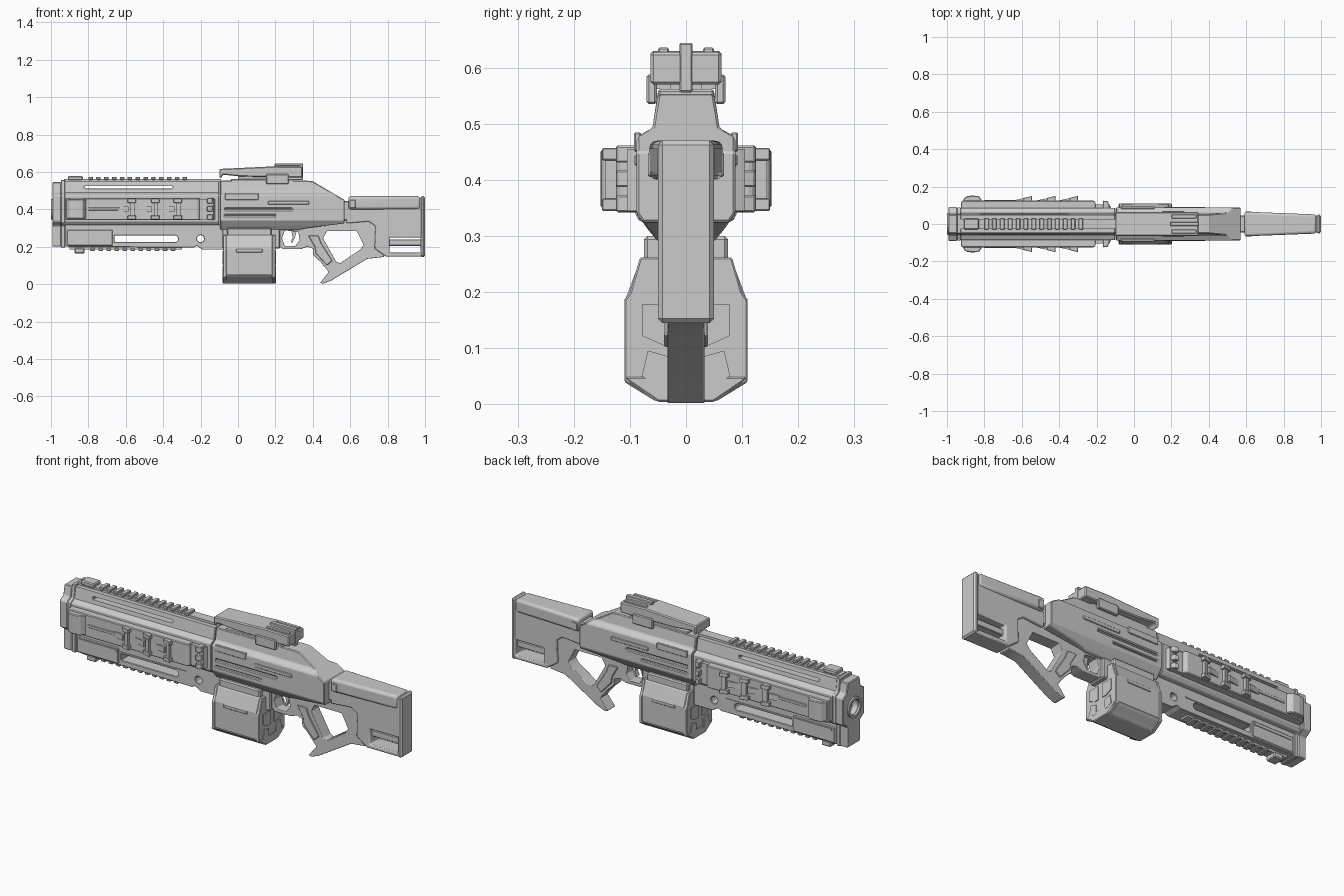
import bpy, bmesh, math
from mathutils import Vector


def prism(name, pts, axis, a, b, bevel=0.0, segs=1):
    """Extrude a 2D outline along an axis from a to b."""
    place = {'x': lambda p, t: (t, p[0], p[1]),
             'y': lambda p, t: (p[0], t, p[1]),
             'z': lambda p, t: (p[0], p[1], t)}[axis]
    bm = bmesh.new()
    lo = [bm.verts.new(place(p, a)) for p in pts]
    hi = [bm.verts.new(place(p, b)) for p in pts]
    bm.faces.new(lo)
    bm.faces.new(hi)
    n = len(pts)
    for i in range(n):
        bm.faces.new((lo[i], lo[(i + 1) % n], hi[(i + 1) % n], hi[i]))
    bmesh.ops.recalc_face_normals(bm, faces=bm.faces)
    me = bpy.data.meshes.new(name)
    bm.to_mesh(me)
    bm.free()
    ob = bpy.data.objects.new(name, me)
    bpy.context.collection.objects.link(ob)
    if bevel:
        soften(ob, bevel, segs)
    return ob


def soften(ob, width, segs=1):
    m = ob.modifiers.new("Bevel", 'BEVEL')
    m.width, m.segments, m.limit_method = width, segs, 'ANGLE'
    m.angle_limit = math.radians(30)


def rect(x0, x1, z0, z1):
    return [(x0, z0), (x1, z0), (x1, z1), (x0, z1)]


def box(name, x, y, z, bevel=0.0):
    return prism(name, rect(*x, *z), 'y', y[0], y[1], bevel)


def both(name, x, y, z, bevel=0.0):
    """Box on the left and right flanks."""
    for tag, s in (("_left", -1), ("_right", 1)):
        box(name + tag, x, sorted((s * y[0], s * y[1])), z, bevel)


def sym(half):
    return half + [(-y, z) for y, z in reversed(half)]


def circle(cx, cz, r, n):
    return [(cx + r * math.cos(2 * math.pi * i / n), cz + r * math.sin(2 * math.pi * i / n)) for i in range(n)]


def boolean(ob, other, op='DIFFERENCE'):
    other.hide_render = True
    m = ob.modifiers.new("Cut", 'BOOLEAN')
    m.object, m.operation, m.solver = other, op, 'EXACT'
    bpy.context.view_layer.objects.active = ob
    bpy.ops.object.modifier_apply(modifier=m.name)
    bpy.data.objects.remove(other)


def hole(ob, pts, y0=-.3, y1=.3):
    boolean(ob, prism("cutter", pts, 'y', y0, y1))


# Upper handguard with see-through slot
upper = sym([(.05, .315), (.07, .317), (.085, .335), (.085, .475), (.058, .488), (.047, .55)])
guard = prism("handguard_upper", upper, 'x', -.94, -.1)
hole(guard, rect(-.82, -.35, .51, .525))
soften(guard, .003)

# Lower handguard with long slot and sling hole
lower = prism("handguard_lower", [(-.925, .32), (-.925, .2), (-.24, .195), (-.22, .205), (-.19, .185),
                                  (-.06, .185), (-.06, .32)], 'y', -.047, .047)
hole(lower, circle(-.32 - .018, .242, .018, 12))
hole(lower, rect(-.66, -.338, .226, .26))
hole(lower, circle(-.2, .243, .02, 8))
soften(lower, .003)
both("lower_panel", (-.915, -.67), (.045, .054), (.205, .29), .004)
both("lower_panel_strip", (-.9, -.68), (.05, .058), (.268, .28))
both("slot_rim_top", (-.66, -.27), (.045, .051), (.265, .272))

# Front cap and muzzle
cap = prism("front_cap", sym([(.052, .2), (.052, .31), (.09, .335), (.09, .475), (.06, .492), (.05, .545)]),
            'x', -.992, -.945)
boolean(cap, prism("cutter", circle(0, .4, .04, 32), 'x', -1.1, -.955))
soften(cap, .004)
prism("cap_collar", sym([(.05, .195), (.05, .31), (.087, .33), (.087, .478), (.06, .492), (.05, .558)]),
      'x', -.946, -.925, .003)
ring = prism("muzzle_ring", circle(0, .4, .055, 32), 'x', -1.0, -.98)
boolean(ring, prism("cutter", circle(0, .4, .042, 32), 'x', -1.1, -.9))

# Top and bottom accessory rails
box("top_rail_base", (-.93, -.09), (-.026, .026), (.545, .562))
for i in range(13):
    x = -.8 + i * .042
    box("top_rail_tooth", (x, x + .024), (-.03, .03), (.558, .574), .003)
box("top_rail_front_stop", (-.91, -.83), (-.03, .03), (.555, .579), .005)
box("bottom_rail_base", (-.9, -.3), (-.025, .025), (.186, .205))
for i in range(11):
    x = -.79 + i * .043
    box("bottom_rail_tooth", (x, x + .025), (-.03, .03), (.178, .192), .003)
box("bottom_rail_front_stop", (-.875, -.82), (-.03, .03), (.163, .192), .005)

# Side panels, their nose blocks, wedge clips and latches
for tag, s in (("_left", -1), ("_right", 1)):
    def plan(name, pts, z0, z1, bevel=0.0):
        return prism(name + tag, [(x, s * y) for x, y in pts], 'z', z0, z1, bevel)
    plan("side_panel", [(-.925, .08), (-.925, .12), (-.91, .125), (-.215, .125), (-.205, .115), (-.205, .08)],
         .342, .46, .004)
    plan("panel_nose", [(-.92, .12), (-.9, .147), (-.87, .152), (-.83, .15), (-.81, .12)], .35, .455, .004)
    for x in (-.545, -.42, -.3):
        for z in (.345, .435):
            plan("clip_pad", [(x - .045, .12), (x - .045, .139), (x, .15), (x, .12)], z, z + .022, .002)
        plan("clip_bar", [(x - .03, .12), (x - .03, .138), (x - .008, .144), (x - .008, .12)], .36, .44)
        plan("clip_ramp", [(x - .11, .124), (x - .04, .139), (x - .04, .12)], .385, .415)
    plan("latch_core", [(-.21, .08), (-.21, .105), (-.13, .105), (-.12, .08)], .345, .455)
    for z in (.343, .387, .431):
        plan("latch_segment", [(-.165, .08), (-.165, .125), (-.14, .122), (-.128, .08)], z, z + .03, .003)
both("panel_seam", (-.8, -.62), (.12, .129), (.395, .41), .002)

# Receiver: cross-section trimmed by side outline
recv = prism("receiver", sym([(.05, .29), (.068, .312), (.088, .34), (.088, .475), (.06, .492), (.05, .553)]),
             'x', -.12, .575)
boolean(recv, prism("cutter", [(-.095, .2), (-.095, .6), (.4, .55), (.57, .45), (.57, .325), (.37, .3), (.3, .285)],
                    'y', -.2, .2), 'INTERSECT')
for s in (-1, 1):
    for x0, x1, z0, z1 in ((-.07, .29, .395, .406), (-.07, .2, .362, .37)):
        hole(recv, rect(x0, x1, z0, z1), *sorted((s * .076, s * .2)))
soften(recv, .004)
both("receiver_plate", (-.07, .11), (.08, .093), (.45, .485), .003)
both("receiver_rear_rib", (.16, .38), (.08, .092), (.425, .445), .003)
box("neck_core", (.54, .62), (-.045, .045), (.34, .445), .006)

# Magazine well and magazine
mag = sym([(.055, .006), (.098, .04), (.107, .05), (.107, .19), (.08, .262)])
prism("magazine_body", mag, 'x', -.066, .187, .004)
box("magazine_well", (-.085, .225), (-.05, .05), (.19, .33), .005)
both("magazine_well_lip", (-.06, .18), (.04, .075), (.255, .3), .006)
both("magazine_side_tab", (-.01, .13), (.08, .11), (.17, .19), .003)
for name, a, b in (("front", -.08, -.062), ("rear", .183, .2)):
    prism("magazine_plate_" + name, sym([(.055, .006), (.11, .04), (.11, .185), (.1, .2), (.082, .262)]),
          'x', a, b, .003)
    out = (a - .004, a + .002) if name == "front" else (b - .002, b + .004)
    for s in (-1, 1):
        for pts in ([(.015, .178), (.078, .178), (.078, .122), (.04, .105), (.015, .105)],
                    [(.03, .085), (.068, .096), (.079, .05), (.05, .035), (.03, .035)]):
            prism("magazine_end_relief", [(s * y, z) for y, z in pts], 'x', *out)
prism("magazine_floor", sym([(.05, .004), (.1, .038), (.112, .05), (.05, .05)]), 'x', -.083, .203, .004)

# Trigger guard, grip and lower frame in one outline
frame = prism("grip_frame", [(.2, .31), (.2, .26), (.225, .2), (.24, .187), (.335, .187), (.37, .2), (.4, .19),
                             (.402, .155), (.44, .12), (.485, .065), (.44, .008), (.455, .002), (.5, .02),
                             (.69, .135), (.78, .145), (.78, .36), (.55, .36), (.36, .33)], 'y', -.033, .033)
hole(frame, [(.235, .245), (.25, .205), (.305, .203), (.33, .235), (.322, .28), (.25, .287)])
hole(frame, [(.455, .245), (.475, .283), (.635, .283), (.672, .21), (.655, .185), (.545, .112), (.525, .12)])
soften(frame, .007, 2)
prism("trigger", [(.285, .29), (.315, .29), (.305, .25), (.29, .22), (.282, .225), (.292, .25)], 'y', -.012, .012)
for s in (-1, 1):
    prism("grip_panel", [(.375, .26), (.43, .26), (.445, .22), (.505, .125), (.475, .1), (.415, .165), (.41, .2)],
          'y', *sorted((s * .03, s * .039)), .003)

# Stock with lower opening, tapered cheek piece and butt plate
stock = prism("stock_body", [(.58, .325), (.58, .4), (.6, .45), (.99, .46), (.99, .147), (.79, .147), (.73, .19),
                             (.735, .31), (.7, .335)], 'y', -.046, .046)
hole(stock, rect(.81, .975, .168, .25))
soften(stock, .006, 2)
box("stock_adjuster_bar", (.8, .98), (-.025, .025), (.205, .238), .003)
cheek = prism("cheek_piece", [(.59, .066), (.975, .051), (.975, -.051), (.59, -.066)], 'z', .4, .47, .014, 3)
both("cheek_clip", (.595, .63), (.055, .068), (.405, .45), .004)
box("butt_plate", (.975, 1.0), (-.05, .05), (.145, .47), .008)

# Optic: mount, sloped housing, side brackets and centre blade
box("optic_mount", (-.04, .3), (-.05, .05), (.54, .562), .004)
box("optic_riser", (0, .27), (-.028, .028), (.555, .592))
both("optic_bracket", (.15, .27), (.052, .07), (.535, .588), .004)
both("optic_bracket_arm", (.17, .25), (.02, .065), (.562, .575))
prism("optic_housing", [(-.1, .568), (-.09, .568), (-.08, .585), (.02, .575), (.345, .57), (.345, .628),
                        (.2, .63), (-.1, .616)], 'y', -.063, .063, .008)
box("optic_blade", (.195, .347), (-.012, .012), (.556, .644), .003)
both("optic_top_strip", (.2, .335), (.03, .05), (.62, .636), .003)

# Smooth only the round parts
for ob in (ring, cheek, stock, frame):
    bpy.ops.object.select_all(action='DESELECT')
    ob.select_set(True)
    bpy.context.view_layer.objects.active = ob
    bpy.ops.object.shade_smooth_by_angle(angle=math.radians(35))
